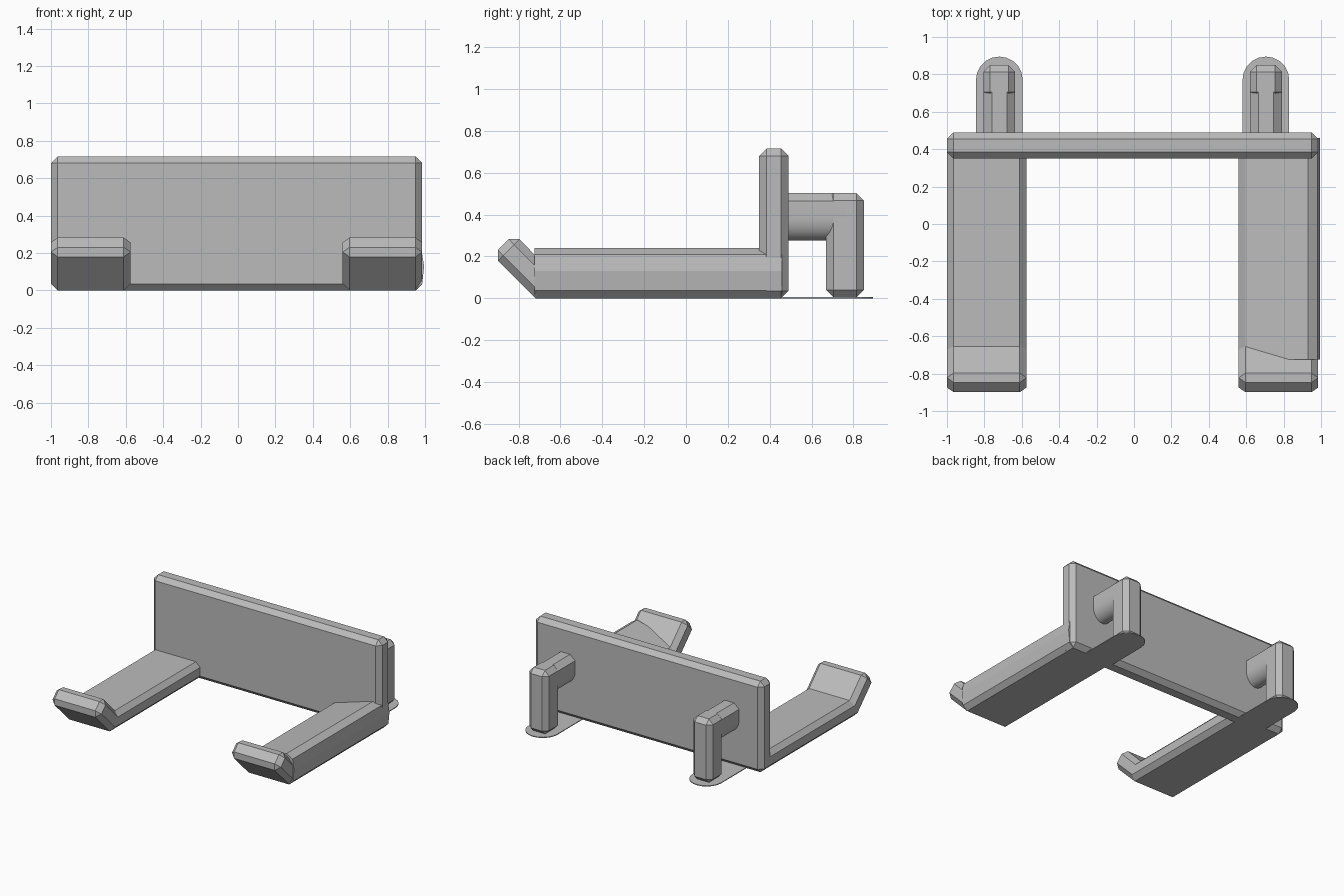
import bpy
import math
from mathutils import Matrix

cube = bpy.data.objects.get("Cube")
if cube:
    bpy.data.objects.remove(cube)

grey = bpy.data.materials.new("plain grey")
grey.use_nodes = True
COLOUR = (0.5, 0.5, 0.5, 1)
grey.diffuse_color = COLOUR
grey.node_tree.nodes["Principled BSDF"].inputs["Base Color"].default_value = COLOUR


def prism(name, profile, start, end, axis, chamfer=0):
    """Extrude a 2D profile along x (y,z points), y (x,z points) or z (x,y points)."""
    place = {"x": lambda p, d: (d, p[0], p[1]),
             "y": lambda p, d: (p[0], d, p[1]),
             "z": lambda p, d: (p[0], p[1], d)}[axis]
    n = len(profile)
    verts = [place(p, d) for d in (start, end) for p in profile]
    faces = [list(range(n)), list(range(n, 2 * n))]
    faces += [[i, (i + 1) % n, n + (i + 1) % n, n + i] for i in range(n)]
    mesh = bpy.data.meshes.new(name)
    mesh.from_pydata(verts, [], faces)
    mesh.materials.append(grey)
    obj = bpy.data.objects.new(name, mesh)
    bpy.context.collection.objects.link(obj)
    bpy.ops.object.select_all(action="DESELECT")
    obj.select_set(True)
    bpy.context.view_layer.objects.active = obj
    bpy.ops.object.mode_set(mode="EDIT")
    bpy.ops.mesh.select_all(action="SELECT")
    bpy.ops.mesh.normals_make_consistent(inside=False)
    bpy.ops.object.mode_set(mode="OBJECT")
    if chamfer:
        bevel = obj.modifiers.new("chamfer", "BEVEL")
        bevel.width = chamfer
        bevel.segments = 1
        bevel.limit_method = "ANGLE"
        bevel.angle_limit = math.radians(60)
    return obj


def rectangle(a, b, c, d):
    return [(a, c), (b, c), (b, d), (a, d)]


# Upright back plate
prism("back_plate", rectangle(0.35, 0.49, 0, 0.715), -1, 0.985, "x", 0.035)

# Arms with an upturned front lip
arm = [(0.45, 0), (-0.72, 0), (-0.925, 0.205), (-0.822, 0.308),
       (-0.655, 0.139), (0.45, 0.139)]
for side, x0, x1 in (("right", -1, -0.575), ("left", 0.56, 0.985)):
    prism(side + "_arm", arm, x0, x1, "x", 0.036)

# Sloping pad that thickens the outer half of the left arm
pad = [(0.595, 0.139), (0.93, 0.24), (0.982, 0.21), (0.995, 0.13),
       (0.985, 0.036), (0.95, 0.004), (0.6, 0.05)]
prism("left_arm_pad", pad, -0.725, 0.46, "y")

# Rear hooks: rounded stem, chamfered drop and thin rounded foot
for side, cx in (("right", -0.72), ("left", 0.705)):
    stem = [(cx - 0.085, 0.465), (cx - 0.04, 0.503), (cx + 0.04, 0.503), (cx + 0.085, 0.465)]
    steps = 14
    for i in range(steps + 1):
        a = math.pi * i / steps
        stem.append((cx + 0.085 * math.cos(a), 0.385 - 0.11 * math.sin(a)))
    prism(side + "_hook_stem", stem, 0.45, 0.76, "y")
    bpy.ops.object.shade_smooth_by_angle(angle=math.radians(30))

    prism(side + "_hook_drop", rectangle(cx - 0.085, cx + 0.085, 0.67, 0.85),
          0.003, 0.503, "z", 0.036)

    foot = [(cx + 0.125, 0.45)]
    for i in range(11):
        a = math.pi * i / 10
        foot.append((cx + 0.125 * math.cos(a), 0.77 + 0.125 * math.sin(a)))
    foot.append((cx - 0.125, 0.45))
    prism(side + "_hook_foot", foot, 0, 0.006, "z")
